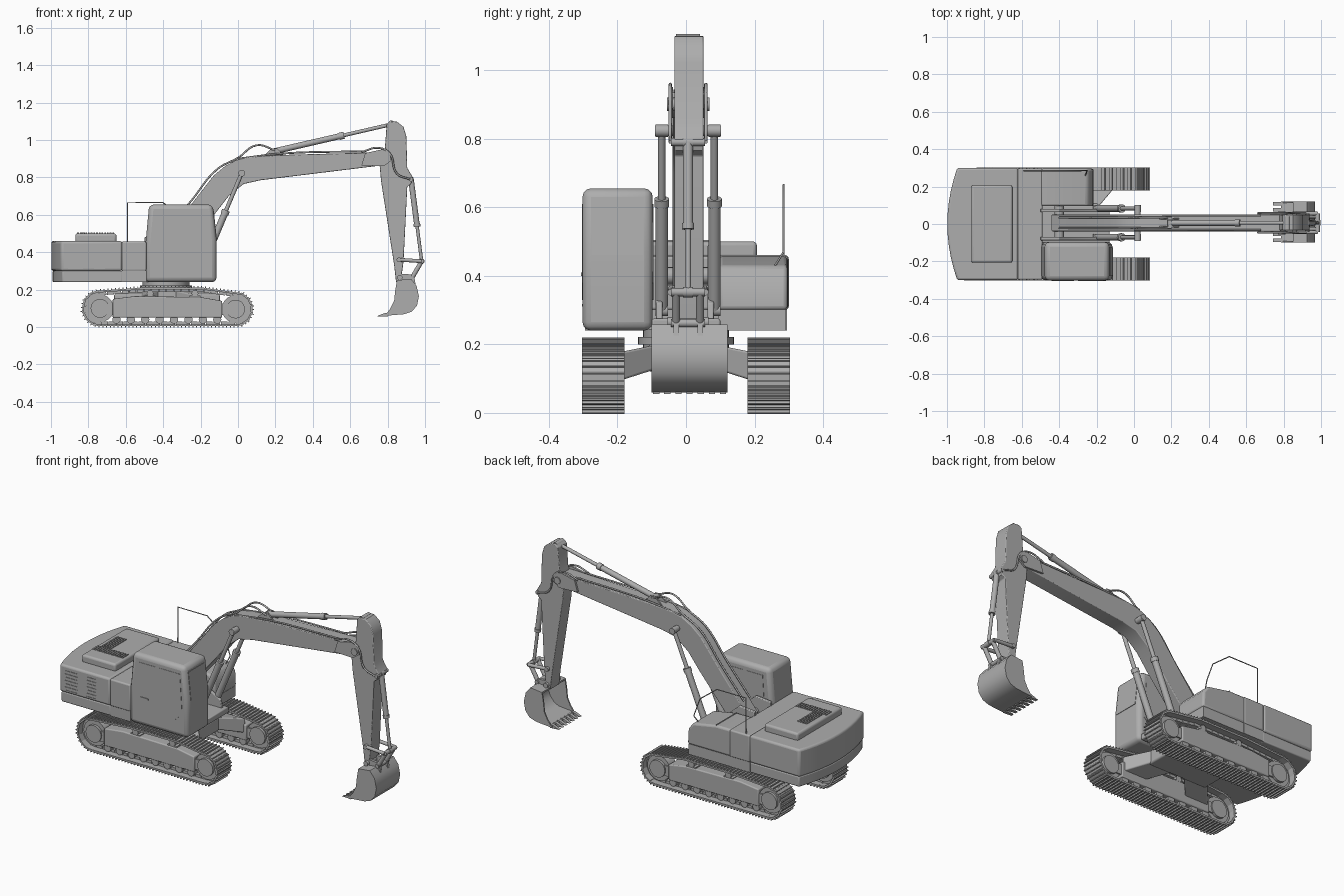
import bpy
import bmesh
from math import cos, sin, pi, radians
from mathutils import Vector, Matrix

if "Cube" in bpy.data.objects:
    bpy.data.objects.remove(bpy.data.objects["Cube"], do_unlink=True)

GREY = (0.42, 0.42, 0.42, 1)
paint = bpy.data.materials.new("plain grey")
paint.use_nodes = True
paint.diffuse_color = GREY
paint.node_tree.nodes["Principled BSDF"].inputs["Base Color"].default_value = GREY
MID = 0.006  # sideways centre of the digging arm


def finish(obj, bevel=0, segments=3):
    """Paint, round and smooth an object."""
    obj.data.materials.append(paint)
    bpy.ops.object.select_all(action="DESELECT")
    obj.select_set(True)
    bpy.context.view_layer.objects.active = obj
    bpy.ops.object.shade_smooth_by_angle(angle=radians(35))
    if bevel:
        mod = obj.modifiers.new("rounding", "BEVEL")
        mod.width, mod.segments = bevel, segments
        mod.limit_method = "ANGLE"
        mod.angle_limit = radians(40)
    return obj


def from_bmesh(name, bm, bevel=0):
    bmesh.ops.recalc_face_normals(bm, faces=bm.faces)
    mesh = bpy.data.meshes.new(name)
    bm.to_mesh(mesh)
    bm.free()
    obj = bpy.data.objects.new(name, mesh)
    bpy.context.collection.objects.link(obj)
    return finish(obj, bevel)


def prism(name, outline, low, high, bevel=0, plan=False):
    """Extrude a side outline (x, z) along y, or a plan outline (x, y) along z."""
    bm = bmesh.new()
    at = (lambda a, b, t: (a, b, t)) if plan else (lambda a, b, t: (a, t, b))
    face = bm.faces.new([bm.verts.new(at(a, b, low)) for a, b in outline])
    ext = bmesh.ops.extrude_face_region(bm, geom=[face])
    verts = [v for v in ext["geom"] if isinstance(v, bmesh.types.BMVert)]
    bmesh.ops.translate(bm, verts=verts, vec=Vector(at(0, 0, high - low)))
    return from_bmesh(name, bm, bevel)


def box(name, xs, ys, zs, bevel=0):
    return prism(name, [(x, y) for x, y in zip((xs[0], xs[1], xs[1], xs[0]),
                 (ys[0], ys[0], ys[1], ys[1]))], zs[0], zs[1], bevel, plan=True)


def rod(name, start, end, radius, sides=20):
    start, end = Vector(start), Vector(end)
    axis = end - start
    bm = bmesh.new()
    turn = axis.to_track_quat("Z", "Y").to_matrix().to_4x4()
    bmesh.ops.create_cone(bm, cap_ends=True, segments=sides, radius1=radius, radius2=radius,
                          depth=axis.length, matrix=Matrix.Translation((start + end) / 2) @ turn)
    return from_bmesh(name, bm)


def pin(name, x, z, half, radius, middle=MID):
    return rod(name, (x, middle - half, z), (x, middle + half, z), radius)


def hose(name, points, radius, smooth=True):
    curve = bpy.data.curves.new(name, "CURVE")
    curve.dimensions = "3D"
    curve.bevel_depth, curve.bevel_resolution, curve.resolution_u = radius, 2, 6
    spline = curve.splines.new("BEZIER" if smooth else "POLY")
    knots = spline.bezier_points if smooth else spline.points
    knots.add(len(points) - 1)
    for knot, p in zip(knots, points):
        if smooth:
            knot.co = p
            knot.handle_left_type = knot.handle_right_type = "AUTO"
        else:
            knot.co = (*p, 1)
    obj = bpy.data.objects.new(name, curve)
    bpy.context.collection.objects.link(obj)
    curve.materials.append(paint)
    return obj


def ram(name, foot, head, y, split, thick, thin):
    """Hydraulic cylinder: barrel, collar, rod and eyes."""
    a, b = Vector((foot[0], y, foot[1])), Vector((head[0], y, head[1]))
    neck = a.lerp(b, split)
    rod(name + "_barrel", a, neck, thick)
    rod(name + "_collar", a.lerp(b, split - 0.04), neck, thick * 1.2)
    rod(name + "_rod", neck, b, thin)
    for end, (x, z) in (("foot", foot), ("head", head)):
        pin(name + "_" + end + "_eye", x, z, thick, thick, y)


def arc(cx, cz, r, first, last, steps=12):
    angles = [radians(first + (last - first) * i / steps) for i in range(steps + 1)]
    return [(cx + r * cos(t), cz + r * sin(t)) for t in angles]


# Track belt: shoes spaced evenly along a closed loop
loop = arc(-0.013, 0.096, 0.086, -90, 72) + [(-0.2, 0.207), (-0.5, 0.207)]
loop = [Vector(p) for p in loop + arc(-0.738, 0.1, 0.09, 100, 270)]


def along(distance):
    for a, b in zip(loop, loop[1:] + loop[:1]):
        if distance <= (b - a).length:
            return a.lerp(b, distance / (b - a).length), (b - a).normalized()
        distance -= (b - a).length
    return loop[0], Vector((1, 0))


length = sum((b - a).length for a, b in zip(loop, loop[1:] + loop[:1]))
SHOES = 50
for side, sign in (("right", -1), ("left", 1)):
    y = 0.241 * sign
    bm = bmesh.new()
    for i in range(SHOES):
        p, d = along((i + 0.5) * length / SHOES)
        frame = Matrix(((d.x, 0, d.y, p.x), (0, 1, 0, y), (d.y, 0, -d.x, p.y), (0, 0, 0, 1)))
        pitch = length / SHOES
        # plate, two grousers and chain link, measured outward from the loop
        for shift, out, size in ((0, 0, (pitch * 1.05, 0.124, 0.01)),
                                 (0.012, 0.007, (0.005, 0.124, 0.012)),
                                 (-0.008, 0.007, (0.005, 0.124, 0.012)),
                                 (0, -0.012, (pitch * 0.9, 0.045, 0.016))):
            place = Matrix.Translation((shift, 0, out)) @ Matrix.Diagonal((*size, 1))
            bmesh.ops.create_cube(bm, size=1, matrix=frame @ place)
    from_bmesh(side + "_track_belt", bm)

    # Track frame, wheels and rollers
    prism(side + "_track_frame", [(-0.67, 0.05), (-0.085, 0.05), (-0.085, 0.14), (-0.2, 0.16),
          (-0.55, 0.165), (-0.67, 0.15)], y - 0.045, y + 0.045, 0.006)
    for label, x, z in (("idler", -0.013, 0.096), ("sprocket", -0.738, 0.1)):
        pin(f"{side}_{label}", x, z, 0.03, 0.074, y)
        pin(f"{side}_{label}_hub", x, z, 0.045, 0.05, y)
        box(f"{side}_{label}_yoke", sorted((x, -0.38)), (y - 0.038, y + 0.038), (0.065, 0.125))
    for i in range(8):
        pin(f"{side}_roller_{i}", -0.65 + i * 0.077, 0.04, 0.04, 0.022, y)
    for x in (-0.47, -0.23):
        pin(side + "_carrier_roller", x, 0.18, 0.04, 0.018, y)
        box(side + "_roller_bracket", (x - 0.03, x + 0.03), (y - 0.04, y + 0.04), (0.14, 0.168))
    # Spread legs joining the centre frame to the track
    for reach in (-1, 1):
        bm = bmesh.new()
        ends = []
        for yy, x, wide, low, high in ((0.08, 0.1, 0.08, 0.13, 0.2), (0.205, 0.21, 0.075, 0.09, 0.175)):
            cx = -0.38 + reach * x
            ends.append([bm.verts.new((cx + wide * u, yy * sign, v))
                         for u, v in ((-1, low), (1, low), (1, high), (-1, high))])
        for i in range(4):
            j = (i + 1) % 4
            bm.faces.new((ends[0][i], ends[0][j], ends[1][j], ends[1][i]))
        for ring in ends:
            bm.faces.new(ring)
        from_bmesh(side + "_frame_leg", bm, 0.006)

box("centre_frame", (-0.57, -0.19), (-0.11, 0.11), (0.12, 0.2), 0.01)
rod("swing_bearing", (-0.385, 0, 0.19), (-0.385, 0, 0.245), 0.125, 40)
rod("swing_ring", (-0.385, 0, 0.2), (-0.385, 0, 0.222), 0.14, 40)


# Upper body with bowed counterweight
def rear_plan(inset):
    bow = [(-0.945 - 0.053 * (1 - (k / 5) ** 2) + inset, -k / 5 * (0.3 - inset)) for k in range(-5, 6)]
    return [(-0.62, 0.3 - inset)] + bow + [(-0.62, -0.3 + inset)]


prism("counterweight", rear_plan(0), 0.3, 0.46, 0.012, plan=True)
prism("counterweight_skirt", rear_plan(0.006), 0.24, 0.3, 0.006, plan=True)
box("middle_body", (-0.622, -0.49), (-0.298, 0.298), (0.3, 0.457), 0.008)
box("middle_skirt", (-0.622, -0.49), (-0.294, 0.294), (0.24, 0.302))
prism("side_tank", [(-0.5, 0.3), (-0.5, 0.457), (-0.4, 0.457), (-0.25, 0.43), (-0.22, 0.39), (-0.215, 0.3)],
      0.095, 0.296, 0.012)
box("side_tank_skirt", (-0.5, -0.22), (0.095, 0.292), (0.24, 0.302))
box("tank_seam", (-0.402, -0.397), (0.1, 0.29), (0.44, 0.46))
box("deck_floor", (-0.5, -0.13), (-0.1, 0.1), (0.24, 0.275), 0.006)
box("engine_hood", (-0.87, -0.65), (-0.207, 0.207), (0.45, 0.5), 0.012)
for i in range(5):
    box("hood_grille", (-0.84 + i * 0.013, -0.832 + i * 0.013), (-0.06, 0.08), (0.495, 0.505))
for i in range(14):
    box("hood_grille", (-0.86 + i * 0.0145, -0.851 + i * 0.0145), (-0.12, -0.07), (0.495, 0.505))
for i in range(7):
    z = 0.31 + i * 0.019
    box("side_vent", (-0.77, -0.71), (-0.303, -0.295), (z, z + 0.008))
    box("rear_vent", (-0.91, -0.83), (-0.303, -0.295), (z, z + 0.008))

# Cab with thin window plates
prism("cab", [(-0.495, 0.24), (-0.115, 0.24), (-0.115, 0.47), (-0.135, 0.655), (-0.475, 0.655), (-0.495, 0.44)],
      -0.302, -0.097, 0.025)
for y in (-0.304, -0.099):
    prism("side_window", [(-0.44, 0.45), (-0.32, 0.45), (-0.32, 0.61), (-0.43, 0.61)], y, y + 0.004)
    prism("door_window", [(-0.3, 0.37), (-0.2, 0.33), (-0.15, 0.38), (-0.165, 0.61), (-0.3, 0.61)], y, y + 0.004)
box("door_handle", (-0.42, -0.37), (-0.306, -0.3), (0.4, 0.41))
prism("windscreen", [(-0.118, 0.46), (-0.112, 0.46), (-0.129, 0.62), (-0.135, 0.62)], -0.275, -0.125)

# Handrail
hose("handrail", [(-0.59, 0.285, 0.45), (-0.59, 0.285, 0.665), (-0.4, 0.285, 0.665),
     (-0.29, 0.285, 0.58), (-0.25, 0.285, 0.47), (-0.26, 0.26, 0.43)], 0.003, smooth=False)

# Boom, its mounts and rams
prism("boom", [(-0.44, 0.36), (-0.34, 0.35), (-0.12, 0.61), (-0.05, 0.7), (0.03, 0.765), (0.12, 0.785),
      (0.75, 0.862), (0.79, 0.89), (0.785, 0.935), (0.225, 0.92), (0.06, 0.91), (-0.01, 0.893),
      (-0.07, 0.86), (-0.13, 0.81), (-0.257, 0.647), (-0.44, 0.42)], MID - 0.045, MID + 0.045, 0.004)
for s in (-1, 1):
    y = MID + s * 0.07
    prism("boom_mount", [(-0.5, 0.27), (-0.5, 0.48), (-0.4, 0.49), (-0.3, 0.4), (-0.16, 0.32), (-0.15, 0.27)],
          y - 0.018 + s * 0.005, y + s * 0.005, 0.004)
    ram("boom_ram", (-0.2, 0.3), (0.02, 0.823), MID + s * 0.077, 0.62, 0.018, 0.011)
    y = MID + s * 0.05
    prism("boom_fork", [(0.66, 0.865), (0.78, 0.86), (0.82, 0.89), (0.81, 0.935), (0.77, 0.95), (0.68, 0.93)],
          y - 0.006, y + 0.006)
    y = MID + s * 0.028
    hose("boom_hose", [(-0.4, y, 0.5), (-0.25, y, 0.675), (-0.11, y, 0.845), (0.0, y, 0.905),
         (0.1, y, 0.972), (0.2, y, 0.945)], 0.005)
    hose("boom_pipe", [(0.0, y + s * 0.01, 0.9), (0.225, y + s * 0.01, 0.927), (0.68, y + s * 0.01, 0.94)], 0.005)
    y = MID + s * 0.052
    hose("stick_hose", [(0.66, y, 0.935), (0.75, y, 0.958), (0.81, y, 0.93), (0.85, y, 0.82), (0.92, y, 0.79)], 0.005)
    prism("stick_ram_lug", [(0.12, 0.9), (0.26, 0.9), (0.21, 0.955), (0.18, 0.955)],
          MID + s * 0.022 - 0.004, MID + s * 0.022 + 0.004)
pin("boom_foot_pin", -0.4, 0.4, 0.09, 0.025)
pin("boom_ram_pin", 0.02, 0.823, 0.096, 0.016)
pin("stick_pivot_pin", 0.79, 0.9, 0.062, 0.02)
ram("stick_ram", (0.195, 0.94), (0.825, 1.085), MID, 0.59, 0.016, 0.01)

# Stick and bucket linkage
prism("stick", [(0.795, 1.085), (0.81, 1.1), (0.85, 1.098), (0.885, 1.07), (0.9, 1.02), (0.905, 0.85),
      (0.935, 0.8), (0.925, 0.765), (0.905, 0.75), (0.885, 0.35), (0.87, 0.24), (0.845, 0.24),
      (0.835, 0.33), (0.765, 0.78), (0.755, 0.89), (0.785, 0.95)], MID - 0.04, MID + 0.045, 0.004)
pin("stick_top_pin", 0.82, 1.09, 0.035, 0.015)
ram("bucket_ram", (0.925, 0.79), (0.982, 0.352), MID, 0.58, 0.015, 0.009)
pin("ram_top_pin", 0.925, 0.79, 0.05, 0.012)
pin("link_pin", 0.982, 0.352, 0.05, 0.012)
pin("rocker_pin", 0.86, 0.36, 0.06, 0.012)
pin("bucket_pin", 0.865, 0.265, 0.06, 0.014)
pin("bucket_link_pin", 0.93, 0.262, 0.05, 0.012)
for s in (-1, 1):
    y = MID + s * 0.05
    rod("rocker", (0.86, y, 0.36), (0.982, y, 0.352), 0.01)
    y = MID + s * 0.035
    rod("bucket_link", (0.982, y, 0.352), (0.93, y, 0.262), 0.012)
    prism("bucket_ear", [(0.85, 0.24), (0.85, 0.275), (0.88, 0.285), (0.94, 0.28), (0.955, 0.2)],
          y - 0.008, y + 0.008)

# Bucket: curved shell, cheeks and teeth
back = [(0.85, 0.25), (0.925, 0.258), (0.955, 0.22), (0.967, 0.165), (0.957, 0.115),
        (0.93, 0.083), (0.89, 0.069), (0.785, 0.06)]
inner = [(x - 0.012 * (x > 0.9), z + (0.01 if z < 0.16 else -0.01)) for x, z in back]
LEFT, RIGHT = 0.121, -0.1
prism("bucket_shell", back + inner[::-1], RIGHT, LEFT)
for y in (RIGHT, LEFT - 0.008):
    prism("bucket_cheek", back + [(0.815, 0.1), (0.835, 0.14), (0.84, 0.19)], y, y + 0.008)
for i in range(7):
    y = RIGHT + 0.004 + i * (LEFT - RIGHT - 0.026) / 6
    prism("bucket_tooth", [(0.742, 0.058), (0.8, 0.055), (0.8, 0.075), (0.785, 0.075)], y, y + 0.018)
